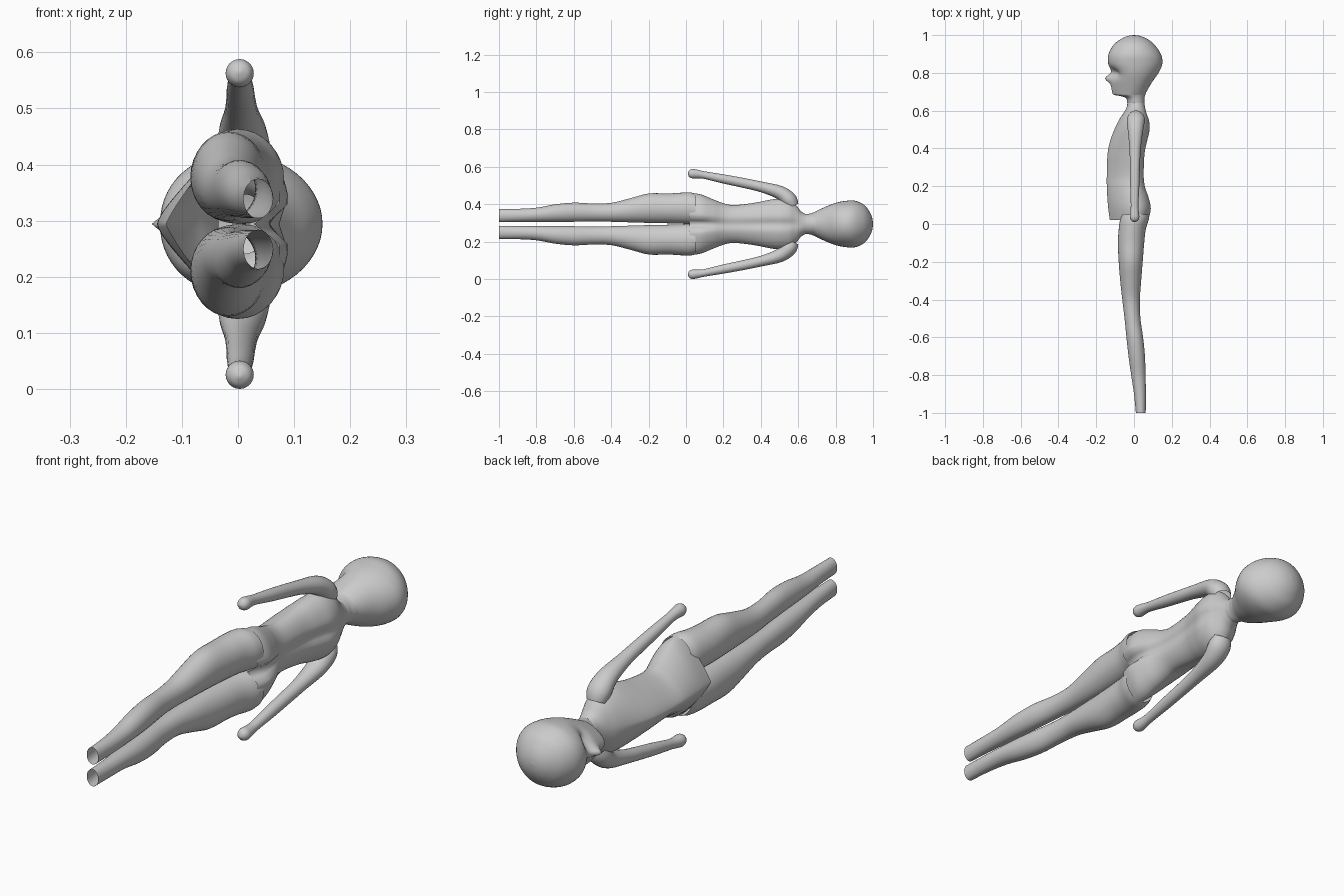
import bpy, bmesh
from math import sin, cos, pi, exp, copysign
from mathutils import Vector

MID = 0.294   # height of the symmetry plane (figure lies along y, facing -x)


def smooth_rows(rows, steps):
    """Catmull-Rom interpolation of table rows."""
    out = []
    for i in range(len(rows) - 1):
        a, b = rows[max(i - 1, 0)], rows[i]
        c, d = rows[i + 1], rows[min(i + 2, len(rows) - 1)]
        for s in range(steps):
            t = s / steps
            out.append([q + 0.5 * t * (r - p + t * (2 * p - 5 * q + 4 * r - u + t * (3 * (q - r) + u - p)))
                        for p, q, r, u in zip(a, b, c, d)])
    return out + [list(rows[-1])]


def loft(name, rings, cap_end=False, cap_start=False):
    bm = bmesh.new()
    vs = [[bm.verts.new((x, y, z + MID)) for x, y, z in r] for r in rings]
    n = len(vs[0])
    for a, b in zip(vs, vs[1:]):
        for i in range(n):
            bm.faces.new((a[i], a[(i + 1) % n], b[(i + 1) % n], b[i]))
    if cap_end:
        bm.faces.new(vs[-1])
    if cap_start:
        bm.faces.new(vs[0])
    bmesh.ops.recalc_face_normals(bm, faces=bm.faces)
    me = bpy.data.meshes.new(name)
    bm.to_mesh(me)
    bm.free()
    me.polygons.foreach_set("use_smooth", [True] * len(me.polygons))
    ob = bpy.data.objects.new(name, me)
    bpy.context.collection.objects.link(ob)
    return ob


def section(row, n=56):
    """Cross-section: centre, front, back, half width, front sharpness, back groove."""
    y, c, front, back, w, p, groove = row
    pts = []
    for i in range(n):
        t = 2 * pi * i / n
        ct, st = cos(t), sin(t)
        if ct >= 0:
            z = w * st
            x = c + (back - c) * ct - groove * exp(-(z / 0.022) ** 2)
        else:
            x = c - (c - front) * abs(ct) ** (2 / p)
            z = w * copysign(abs(st) ** (2 / p), st)
        pts.append((x, y, z))
    return pts


# torso with ridged front, open at the bottom
torso = [
    (0.02, 0.005, -0.128, 0.078, 0.167, 1.15, 0.05),
    (0.08, 0.005, -0.136, 0.094, 0.158, 1.25, 0.045),
    (0.14, 0.0, -0.141, 0.082, 0.134, 1.35, 0.025),
    (0.20, -0.01, -0.144, 0.062, 0.111, 1.4, 0.012),
    (0.26, -0.01, -0.144, 0.056, 0.101, 1.4, 0.01),
    (0.37, -0.01, -0.14, 0.06, 0.114, 1.45, 0.012),
    (0.44, -0.005, -0.126, 0.074, 0.128, 1.5, 0.014),
    (0.50, 0.0, -0.104, 0.087, 0.136, 1.6, 0.014),
    (0.55, 0.005, -0.08, 0.083, 0.13, 1.7, 0.012),
    (0.585, 0.01, -0.057, 0.07, 0.105, 1.8, 0.006),
    (0.615, 0.01, -0.04, 0.061, 0.068, 1.9, 0.002),
    (0.64, 0.01, -0.035, 0.055, 0.053, 2, 0)]
loft("torso", [section(r) for r in smooth_rows(torso, 5)])

# head, with nose and eye hollows pushed into the face side
head = [
    (0.64, 0.01, -0.035, 0.055, 0.053, 2, 0),
    (0.665, 0.0, -0.042, 0.055, 0.056, 1.9, 0),
    (0.677, -0.01, -0.07, 0.058, 0.060, 1.7, 0),
    (0.684, -0.015, -0.106, 0.060, 0.063, 1.6, 0),
    (0.70, -0.01, -0.116, 0.066, 0.071, 1.6, 0),
    (0.75, 0.0, -0.122, 0.095, 0.094, 1.75, 0),
    (0.80, 0.0, -0.118, 0.130, 0.113, 1.9, 0),
    (0.85, 0.0, -0.137, 0.150, 0.123, 2.1, 0),
    (0.90, 0.0, -0.135, 0.142, 0.125, 2.1, 0),
    (0.95, 0.0, -0.107, 0.108, 0.104, 2, 0),
    (0.98, 0.0, -0.068, 0.07, 0.068, 2, 0),
    (0.995, 0.0, -0.034, 0.035, 0.034, 2, 0),
    (1.0, 0.0, -0.002, 0.002, 0.002, 2, 0)]


def face(p):
    x, y, z = p
    if x < -0.03:
        x -= 0.034 * exp(-(z / 0.016) ** 2 - ((y - 0.772) / 0.022) ** 2)
        x += 0.022 * exp(-((abs(z) - 0.048) / 0.028) ** 2 - ((y - 0.80) / 0.024) ** 2)
    return x, y, z


loft("head", [[face(p) for p in section(r)] for r in smooth_rows(head, 5)], cap_end=True)

# leg rows: y, front, back, inner offset, outer offset
leg = [
    (-1.0, 0.01, 0.062, 0.010, 0.080),
    (-0.9, 0.0, 0.063, 0.011, 0.081),
    (-0.8, -0.015, 0.061, 0.011, 0.087),
    (-0.7, -0.029, 0.058, 0.011, 0.105),
    (-0.6, -0.04, 0.048, 0.012, 0.114),
    (-0.5, -0.05, 0.034, 0.014, 0.110),
    (-0.4, -0.062, 0.031, 0.012, 0.113),
    (-0.3, -0.073, 0.038, 0.009, 0.137),
    (-0.2, -0.081, 0.046, 0.006, 0.163),
    (-0.1, -0.085, 0.054, 0.004, 0.163),
    (-0.03, -0.081, 0.062, 0.002, 0.167),
    (0.02, -0.074, 0.077, 0.0, 0.169),
    (0.05, -0.062, 0.082, 0.0, 0.162)]
# arm rows: x, y, offset from midplane, radius
arm = [
    (0.01, 0.57, 0.095, 0.034),
    (0.01, 0.55, 0.130, 0.042),
    (0.008, 0.50, 0.169, 0.036),
    (0.006, 0.40, 0.199, 0.028),
    (0.005, 0.30, 0.221, 0.026),
    (0.004, 0.20, 0.241, 0.024),
    (0.003, 0.10, 0.261, 0.020),
    (0.003, 0.06, 0.267, 0.023),
    (0.003, 0.035, 0.269, 0.025),
    (0.003, 0.018, 0.271, 0.018),
    (0.003, 0.010, 0.272, 0.003)]

for side, s in (("left", 1), ("right", -1)):
    # hollow leg, open at the ankle
    rings = []
    for y, f, b, i, o in smooth_rows(leg, 4):
        rings.append([((f + b) / 2 + (b - f) / 2 * cos(2 * pi * k / 32), y,
                       s * ((i + o) / 2 + (o - i) / 2 * sin(2 * pi * k / 32))) for k in range(32)])
    loft(side + "_leg", rings)
    # arm tube with a rounded end
    rows, rings = smooth_rows(arm, 4), []
    for k, (x, y, z, r) in enumerate(rows):
        tan = (Vector(rows[min(k + 1, len(rows) - 1)][:3]) - Vector(rows[max(k - 1, 0)][:3])).normalized()
        u = Vector((1, 0, 0))
        v = tan.cross(u).normalized()
        deep = 1.0 + 0.15 * max(0, min(1, (y - 0.3) / 0.2))
        ring = [Vector((x, y, z)) + r * (deep * cos(a) * u + sin(a) * v)
                for a in (2 * pi * j / 24 for j in range(24))]
        rings.append([(p.x, p.y, s * p.z) for p in ring])
    loft(side + "_arm", rings, cap_end=True)
